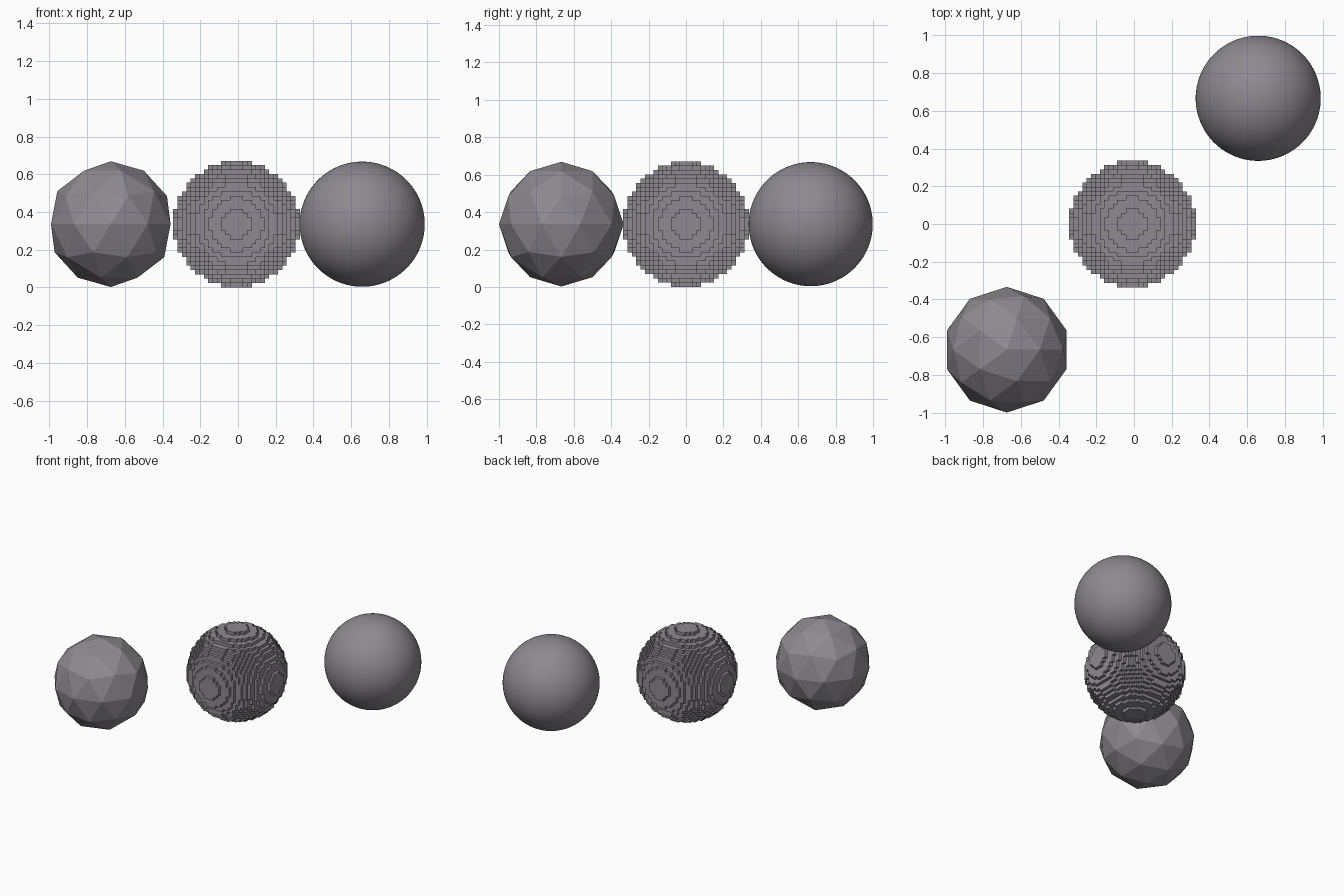
import bpy, bmesh
from mathutils import Vector

if "Cube" in bpy.data.objects:
    bpy.data.objects.remove(bpy.data.objects["Cube"])

R = 1 / 3                  # sphere radius
STEP = 2 * R               # spacing along the diagonal
CELL = R / 14.4            # edge of one block in the blocky ball
ZC = 14.5 * CELL           # common centre height
XC = -0.008                # keeps the row centred in x

grey = bpy.data.materials.new("warm_grey")
grey.diffuse_color = (0.27, 0.255, 0.28, 1)
grey.use_nodes = True
grey.node_tree.nodes["Principled BSDF"].inputs["Base Color"].default_value = grey.diffuse_color


def add_object(name, bm, loc, smooth=False):
    bmesh.ops.recalc_face_normals(bm, faces=bm.faces)
    for f in bm.faces:
        f.smooth = smooth
    me = bpy.data.meshes.new(name)
    bm.to_mesh(me)
    bm.free()
    me.materials.append(grey)
    ob = bpy.data.objects.new(name, me)
    ob.location = loc
    bpy.context.collection.objects.link(ob)
    return ob


# faceted ball: low-poly icosphere
bm = bmesh.new()
bmesh.ops.create_icosphere(bm, subdivisions=2, radius=R)
add_object("faceted_ball", bm, (XC - STEP, -STEP, ZC))

# smooth ball
bm = bmesh.new()
bmesh.ops.create_icosphere(bm, subdivisions=6, radius=R * 0.995)
add_object("smooth_ball", bm, (XC + STEP, STEP, ZC), smooth=True)

# blocky ball: outer faces of all cells whose centre lies inside the sphere
N = range(-14, 15)
cells = {(x, y, z) for x in N for y in N for z in N
         if x * x + y * y + z * z < 14.4 ** 2}
bm = bmesh.new()
corners = {}


def corner(p):
    key = tuple(round(2 * c) for c in p)
    if key not in corners:
        corners[key] = bm.verts.new(p * CELL)
    return corners[key]


for cell in sorted(cells):
    for axis in range(3):
        for side in (-1, 1):
            n = [0, 0, 0]
            n[axis] = side
            if tuple(a + b for a, b in zip(cell, n)) in cells:
                continue
            u, v = Vector((0, 0, 0)), Vector((0, 0, 0))
            u[(axis + 1) % 3] = 0.5
            v[(axis + 2) % 3] = 0.5 * side
            mid = Vector(cell) + Vector(n) * 0.5
            bm.faces.new([corner(mid + u * a + v * b)
                          for a, b in ((-1, -1), (1, -1), (1, 1), (-1, 1))])
add_object("blocky_ball", bm, (XC, 0, ZC))
